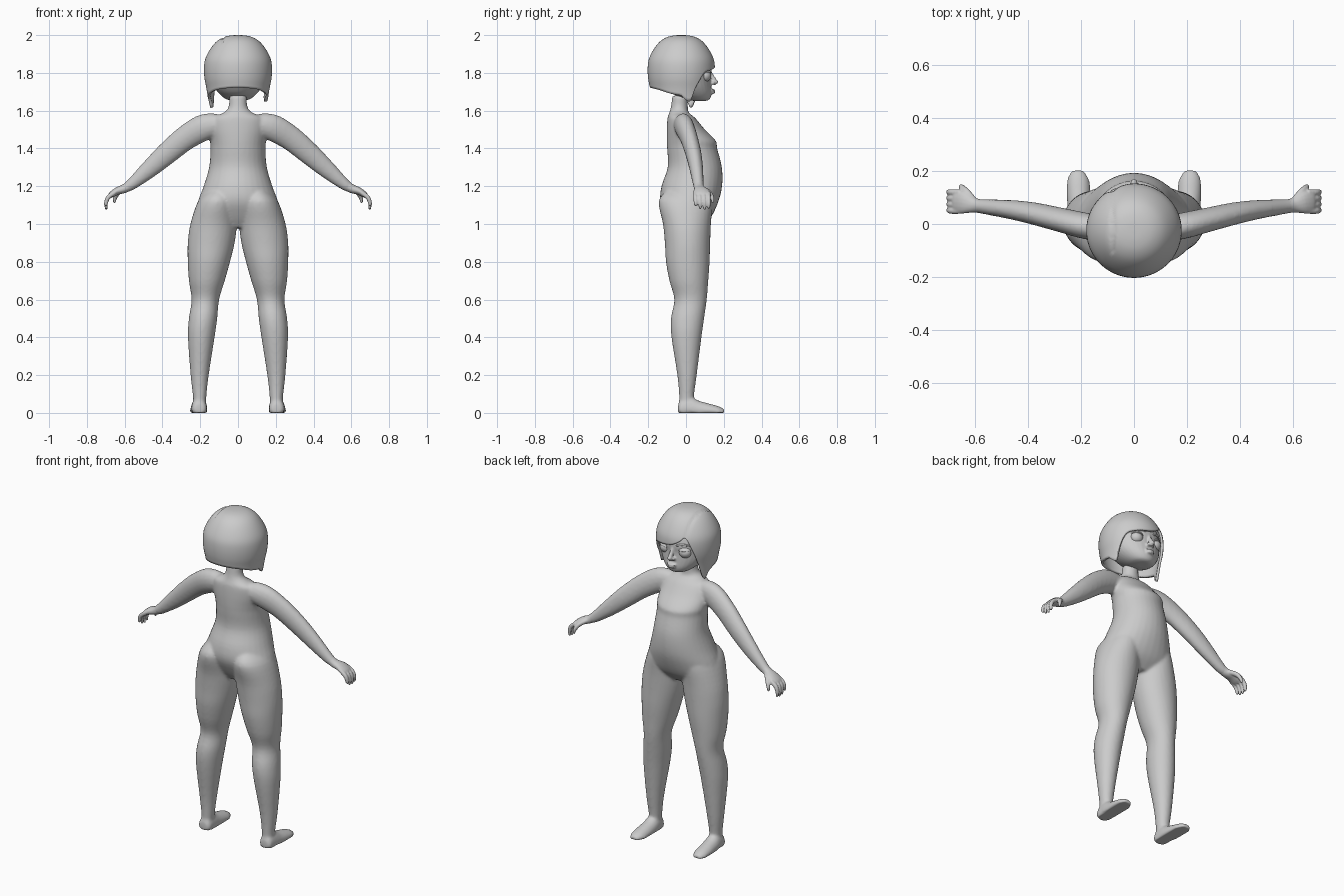
import bpy, bmesh, math
from mathutils import Vector, Matrix

if "Cube" in bpy.data.objects:
    bpy.data.objects.remove(bpy.data.objects["Cube"])


def catmull(rows, steps=4):
    """Smoothly resample a list of number tuples."""
    out = []
    for i in range(len(rows) - 1):
        a, b, c, d = (rows[max(i - 1, 0)], rows[i], rows[i + 1], rows[min(i + 2, len(rows) - 1)])
        for k in range(steps):
            t = k / steps
            out.append(tuple(q + .5 * t * (r - p + t * (2*p - 5*q + 4*r - s + t * (3*(q - r) + s - p)))
                             for p, q, r, s in zip(a, b, c, d)))
    return out + [rows[-1]]


def skin(bm, loops):
    """Bridge equal point loops and cap both ends."""
    vs = [[bm.verts.new(p) for p in lp] for lp in loops]
    n = len(vs[0])
    for a, b in zip(vs, vs[1:]):
        for i in range(n):
            bm.faces.new((a[i], a[(i + 1) % n], b[(i + 1) % n], b[i]))
    bm.faces.new(vs[0][::-1])
    bm.faces.new(vs[-1])


def circle(n=32):
    return [(math.cos(2 * math.pi * i / n), math.sin(2 * math.pi * i / n)) for i in range(n)]


def loft(bm, rings, side=1, along="z"):
    """Rings are (position, x0, x1, b0, b1); b is y, or z for a loft along y."""
    loops = []
    for t, x0, x1, b0, b1 in catmull(rings):
        lp = []
        for c, s in circle():
            x = side * ((x0 + x1) / 2 + c * (x1 - x0) / 2)
            b = (b0 + b1) / 2 + s * (b1 - b0) / 2
            lp.append((x, b, t) if along == "z" else (x, t, max(b, 0)))
        loops.append(lp)
    skin(bm, loops)


def tube(bm, pts, side=1):
    """Points are (x, y, z, radius, sideways radius)."""
    pts = catmull(pts)
    loops = []
    for i, p in enumerate(pts):
        t = (Vector(pts[min(i + 1, len(pts) - 1)][:3]) - Vector(pts[max(i - 1, 0)][:3])).normalized()
        u = t.cross(Vector((0, 1, 0))).normalized()
        v = t.cross(u)
        lp = [Vector(p[:3]) + u * c * p[3] + v * s * p[4] for c, s in circle(16)]
        loops.append([(side * q.x, q.y, q.z) for q in lp])
    skin(bm, loops)


def ball(bm, loc, size):
    bmesh.ops.create_uvsphere(bm, u_segments=24, v_segments=16, radius=1,
                              matrix=Matrix.Translation(loc) @ Matrix.Diagonal((*size, 1)))


def finish(bm, name, voxel=0, smooth=0):
    bmesh.ops.recalc_face_normals(bm, faces=bm.faces)
    me = bpy.data.meshes.new(name)
    bm.to_mesh(me)
    bm.free()
    me.shade_smooth()
    ob = bpy.data.objects.new(name, me)
    bpy.context.collection.objects.link(ob)
    if voxel:
        m = ob.modifiers.new("blend", "REMESH")
        m.mode, m.voxel_size, m.use_smooth_shade = "VOXEL", voxel, True
        m = ob.modifiers.new("soften", "SMOOTH")
        m.factor, m.iterations = .5, smooth
    return ob


# Body: torso, arms, legs and feet blended into one skin
bm = bmesh.new()
torso = [(1.68, .047, -.072, .01), (1.62, .05, -.08, .01), (1.59, .075, -.088, .015),
         (1.56, .135, -.098, .05), (1.5, .15, -.102, .1), (1.44, .149, -.102, .158), (1.4, .145, -.1, .165),
         (1.3, .153, -.097, .19), (1.2, .182, -.13, .191), (1.12, .212, -.135, .172),
         (1.04, .23, -.1, .135), (.98, .17, -.06, .08)]
loft(bm, [(z, -w, w, a, b) for z, w, a, b in torso])
leg = [(1.18, .05, .16, -.1, .12), (1.12, .01, .212, -.145, .14), (1, .006, .252, -.122, .132),
       (.9, .018, .266, -.112, .128), (.8, .042, .266, -.106, .125), (.7, .07, .26, -.088, .118),
       (.6, .1, .246, -.062, .11), (.5, .11, .26, -.08, .096), (.4, .124, .265, -.077, .082),
       (.2, .155, .251, -.046, .057), (.08, .168, .238, -.036, .042), (.03, .17, .24, -.038, .05)]
foot = [(-.042, .185, .225, 0, .04), (-.03, .168, .242, -.03, .07), (.02, .163, .248, -.04, .085),
        (.07, .162, .252, -.04, .064), (.12, .163, .256, -.04, .05), (.17, .168, .254, -.035, .036),
        (.203, .19, .235, -.01, .02)]
arm = [(.06, -.025, 1.53, .045, .045), (.17, -.01, 1.515, .07, .05), (.275, .015, 1.457, .066, .046),
       (.38, .04, 1.37, .059, .042), (.47, .055, 1.29, .048, .036), (.56, .065, 1.213, .032, .029),
       (.6, .07, 1.188, .023, .026)]
for s in (1, -1):
    loft(bm, leg, s)
    loft(bm, foot, s, "y")
    tube(bm, arm, s)
finish(bm, "body", .008, 7)

# Hands
for s, side in ((1, "right"), (-1, "left")):
    bm = bmesh.new()
    tube(bm, [(.565, .066, 1.21, .028, .026), (.6, .07, 1.188, .024, .028), (.64, .08, 1.174, .02, .042),
              (.67, .083, 1.155, .016, .044), (.68, .083, 1.143, .01, .036)], s)
    for k in range(4):
        y, short = .05 + .023 * k, (.02, .004, 0, .006)[k]
        tube(bm, [(.655, y, 1.165, .012, .012), (.688, y, 1.14, .012, .012),
                  (.699, y + .002, 1.108, .01, .01), (.697, y + .002, 1.076 + short, .006, .006)], s)
    tube(bm, [(.605, .085, 1.185, .014, .016), (.632, .12, 1.168, .013, .014),
              (.65, .138, 1.14, .011, .011), (.655, .142, 1.112, .006, .006)], s)
    finish(bm, side + "_hand", .004, 4)

# Head with nose and lips
bm = bmesh.new()
head = [(1.652, .03, .04, .108), (1.662, .065, -.01, .126), (1.69, .1, -.07, .136), (1.73, .13, -.11, .134),
        (1.78, .15, -.15, .131), (1.83, .156, -.17, .133), (1.9, .138, -.15, .108),
        (1.95, .09, -.1, .06), (1.975, .03, -.05, .01)]
loft(bm, [(z, -w, w, a, b) for z, w, a, b in head])
tube(bm, [(0, .118, 1.82, .01, .012), (0, .134, 1.785, .01, .012), (0, .15, 1.757, .013, .014),
          (0, .144, 1.738, .008, .012)])
ball(bm, (0, .157, 1.752), (.013, .014, .011))
ball(bm, (0, .138, 1.708), (.03, .016, .007))
ball(bm, (0, .137, 1.695), (.025, .018, .007))
for s in (1, -1):
    ball(bm, (s * .015, .14, 1.746), (.01, .012, .009))
finish(bm, "head", .005, 4)

# Eyes, lids and brows
for s, side in ((1, "right"), (-1, "left")):
    bm = bmesh.new()
    ball(bm, (s * .064, .098, 1.785), (.037, .035, .034))
    finish(bm, side + "_eye")
    bm = bmesh.new()
    ball(bm, (s * .064, .098, 1.785), (.042, .04, .039))
    bmesh.ops.bisect_plane(bm, geom=bm.verts[:] + bm.edges[:] + bm.faces[:], clear_inner=True,
                           plane_co=(0, .098, 1.787), plane_no=(s * -.15, -.1, 1))
    finish(bm, side + "_eyelid").modifiers.new("thick", "SOLIDIFY").thickness = .004
    bm = bmesh.new()
    tube(bm, [(.028, .131, 1.826, .005, .004), (.065, .122, 1.837, .006, .005),
              (.108, .092, 1.826, .003, .003)], s)
    finish(bm, side + "_brow")

# Bob hair: a cap swept from crown to a hem whose height changes around the head
profile = catmull([(2.0, 0), (1.998, .22), (1.988, .44), (1.965, .64), (1.925, .82), (1.875, .96),
                   (1.825, 1), (1.77, .985), (1.72, .93), (1.67, .89), (1.61, .86)], 8)
hem = [(0, 1.68), (17, 1.648), (27, 1.72), (42, 1.795), (60, 1.815), (90, 1.832), (108, 1.86), (117, 1.885),
       (124, 1.86), (133, 1.80), (146, 1.7), (159, 1.615), (172, 1.665), (200, 1.69), (230, 1.712),
       (270, 1.722), (310, 1.712), (340, 1.69), (360, 1.68)]
hem_fine = catmull(hem, 6)


def lookup(table, x):
    for (x0, y0), (x1, y1) in zip(table, table[1:]):
        if min(x0, x1) <= x <= max(x0, x1):
            return y0 + (y1 - y0) * (x - x0) / ((x1 - x0) or 1)
    return table[-1][1]


steps = [(z, i) for i, (z, f) in enumerate(profile)]
bm = bmesh.new()
N, M = 120, 32
crown = bm.verts.new((0, -.025, 2.0))
rows = []
for j in range(1, M + 1):
    row = []
    for i in range(N):
        a = 2 * math.pi * i / N
        u = lookup(steps, lookup(hem_fine, 360 * i / N)) * j / M
        k = min(int(u), len(profile) - 2)
        z, f = (p + (q - p) * (u - k) for p, q in zip(profile[k], profile[k + 1]))
        x, y = .18 * f * math.cos(a), -.025 + .178 * f * math.sin(a)
        # Parting groove
        if y > -.11:
            z -= .007 * math.exp(-((x + .08) / .006) ** 2) * (z > 1.85)
        row.append(bm.verts.new((x, y, z)))
    rows.append(row)
for i in range(N):
    n = (i + 1) % N
    bm.faces.new((crown, rows[0][i], rows[0][n]))
    for a, b in zip(rows, rows[1:]):
        bm.faces.new((a[i], b[i], b[n], a[n]))
hair = finish(bm, "hair")
m = hair.modifiers.new("thick", "SOLIDIFY")
m.thickness, m.offset = .014, -1
